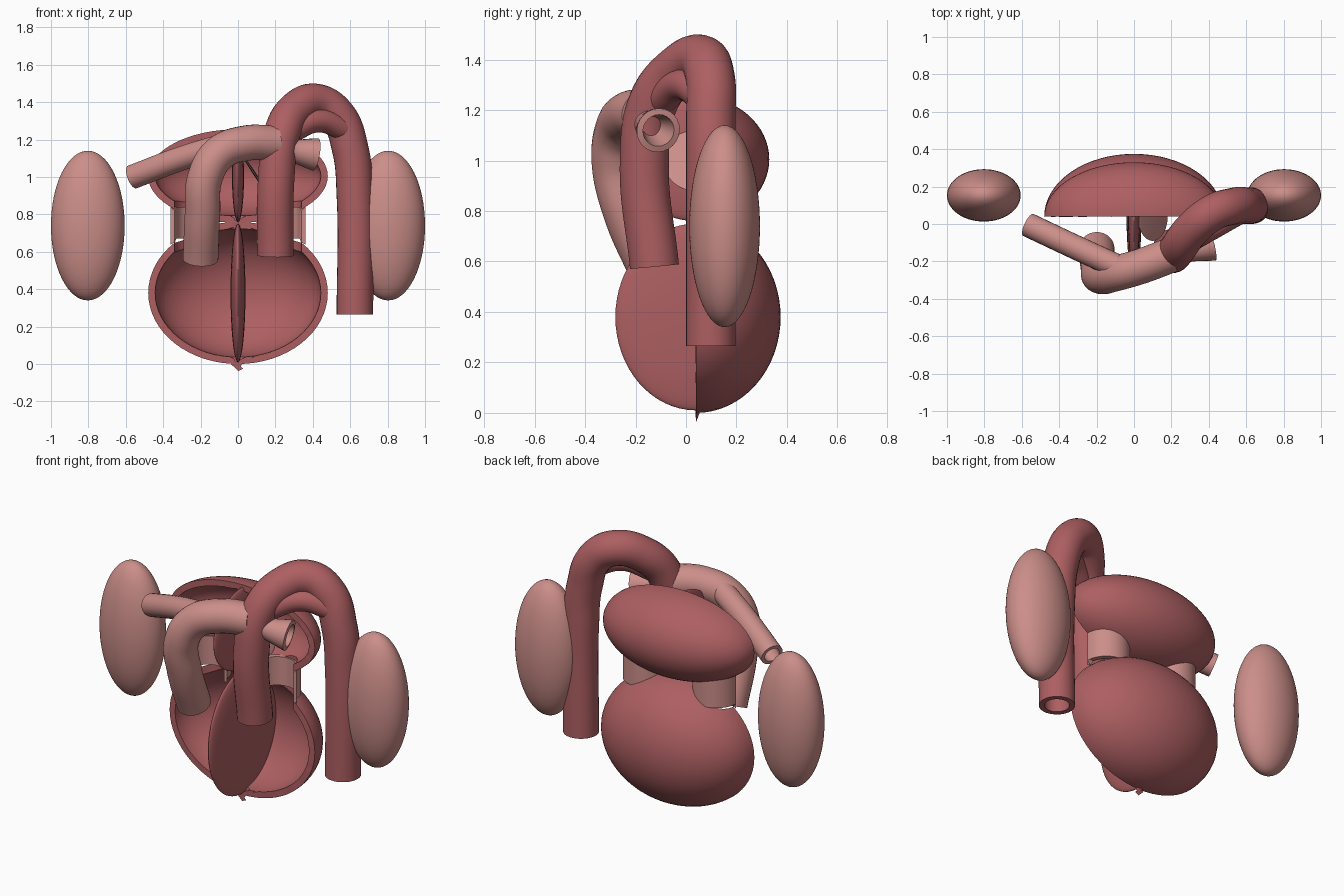
import bpy, bmesh
from mathutils import Vector, Matrix

if "Cube" in bpy.data.objects:
    bpy.data.objects.remove(bpy.data.objects["Cube"])


def material(name, rgb):
    m = bpy.data.materials.new(name)
    m.use_nodes = True
    m.diffuse_color = (*rgb, 1)
    m.node_tree.nodes["Principled BSDF"].inputs["Base Color"].default_value = (*rgb, 1)
    return m


RED = material("muscle red", (0.42, 0.115, 0.122))
PINK = material("pale pink", (0.60, 0.27, 0.25))
CUT_Y = 0.04        # plane where the chambers are opened
VALVE_X = 0.23


def finish(obj, mat):
    """Apply modifiers, colour the part and shade it smooth."""
    bpy.ops.object.select_all(action='DESELECT')
    obj.select_set(True)
    bpy.context.view_layer.objects.active = obj
    bpy.ops.object.convert(target='MESH')
    obj = bpy.context.object
    obj.data.materials.clear()
    obj.data.materials.append(mat)
    bpy.ops.object.shade_smooth_by_angle(angle=0.7)
    return obj


def link(name, data):
    obj = bpy.data.objects.new(name, data)
    bpy.context.scene.collection.objects.link(obj)
    return obj


def mesh_object(name, bm):
    me = bpy.data.meshes.new(name)
    bm.to_mesh(me)
    bm.free()
    return link(name, me)


def thicken(obj, thickness):
    mod = obj.modifiers.new("wall", 'SOLIDIFY')
    mod.thickness = thickness
    mod.offset = -1


def open_front(bm):
    bmesh.ops.bisect_plane(bm, geom=bm.verts[:] + bm.edges[:] + bm.faces[:],
                           plane_co=(0, CUT_Y, 0), plane_no=(0, -1, 0), clear_outer=True)


def ellipsoid(center, radii, tilt=0):
    bm = bmesh.new()
    bmesh.ops.create_uvsphere(bm, u_segments=64, v_segments=32, radius=1)
    mat = Matrix.Translation(center) @ Matrix.Rotation(tilt, 4, 'Y') @ Matrix.Diagonal((*radii, 1))
    bmesh.ops.transform(bm, matrix=mat, verts=bm.verts)
    return bm


def cylinder(center, radius, depth, caps):
    bm = bmesh.new()
    bmesh.ops.create_cone(bm, cap_ends=caps, segments=48, radius1=radius, radius2=radius,
                          depth=depth, matrix=Matrix.Translation(center))
    return bm


def tube(name, points, radii, wall, mat):
    """Hollow vessel swept along a smooth path."""
    cu = bpy.data.curves.new(name, 'CURVE')
    cu.dimensions = '3D'
    cu.bevel_depth = 1
    cu.bevel_resolution = 10
    cu.resolution_u = 14
    sp = cu.splines.new('BEZIER')
    sp.bezier_points.add(len(points) - 1)
    for i, (bp, co) in enumerate(zip(sp.bezier_points, points)):
        bp.co = co
        bp.handle_left_type = bp.handle_right_type = 'AUTO'
        bp.radius = radii[i] if isinstance(radii, tuple) else radii
    obj = link(name, cu)
    thicken(obj, wall)
    return finish(obj, mat)


# valve openings shared by both chambers
cutters = []
for side in (-1, 1):
    c = mesh_object("valve_cutter", cylinder((side * VALVE_X, CUT_Y, 0.735), 0.11, 0.37, True))
    c.hide_render = True
    cutters.append(c)

# opened chambers: back half shells
for name, z, radii in (("ventricle_shell", 0.38, (0.48, 0.335, 0.38)),
                       ("atrium_shell", 1.005, (0.48, 0.29, 0.25))):
    bm = ellipsoid((0, CUT_Y, z), radii)
    open_front(bm)
    shell = mesh_object(name, bm)
    thicken(shell, 0.037)
    for c in cutters:
        mod = shell.modifiers.new("valve_hole", 'BOOLEAN')
        mod.operation = 'DIFFERENCE'
        mod.solver = 'EXACT'
        mod.object = c
    finish(shell, RED)

for c in cutters:
    bpy.data.objects.remove(c)

# dividing walls between left and right chambers
finish(mesh_object("ventricle_septum", ellipsoid((0, CUT_Y, 0.38), (0.04, 0.32, 0.37))), RED)
finish(mesh_object("atrium_septum", ellipsoid((0, CUT_Y, 1.0), (0.032, 0.27, 0.24))), RED)

# flap beside the upper wall
finish(mesh_object("septum_flap", ellipsoid((0.1, CUT_Y, 1.0), (0.008, 0.13, 0.145), -0.58)), PINK)

# half-ring valves and lungs on each side
for side, label in ((-1, "right"), (1, "left")):
    bm = cylinder((side * VALVE_X, CUT_Y, 0.755), 0.13, 0.17, False)
    open_front(bm)
    valve = mesh_object(label + "_valve", bm)
    thicken(valve, 0.03)
    finish(valve, PINK)
    finish(mesh_object(label + "_lung",
                       ellipsoid((side * 0.803, 0.153, 0.74), (0.197, 0.14, 0.4))), PINK)

# aorta: rises, arches back and descends
tube("aorta", [(0.2, -0.125, 0.58), (0.205, -0.165, 1.0), (0.235, -0.13, 1.23),
               (0.31, -0.03, 1.36), (0.42, 0.06, 1.4), (0.53, 0.095, 1.33),
               (0.6, 0.098, 1.15), (0.625, 0.098, 0.9), (0.625, 0.098, 0.265)],
     0.098, 0.03, RED)

# pulmonary trunk and its two branches
tube("pulmonary_trunk", [(-0.2, -0.13, 0.56), (-0.19, -0.235, 0.8), (-0.175, -0.28, 1.0),
                         (-0.1, -0.265, 1.125), (0.04, -0.225, 1.18), (0.2, -0.165, 1.18)],
     0.095, 0.03, PINK)
tube("right_pulmonary_branch", [(-0.05, -0.245, 1.175), (-0.3, -0.13, 1.1), (-0.565, -0.005, 1.0)],
     0.065, 0.02, PINK)
tube("left_pulmonary_branch", [(0.15, -0.18, 1.18), (0.3, -0.14, 1.14), (0.415, -0.11, 1.12)],
     (0.055, 0.062, 0.088), 0.025, PINK)

# short duct joining the trunk to the descending vessel
tube("connecting_duct", [(0.18, -0.165, 1.17), (0.3, -0.09, 1.25), (0.43, -0.015, 1.3),
                         (0.58, 0.07, 1.25)], 0.062, 0.02, RED)
